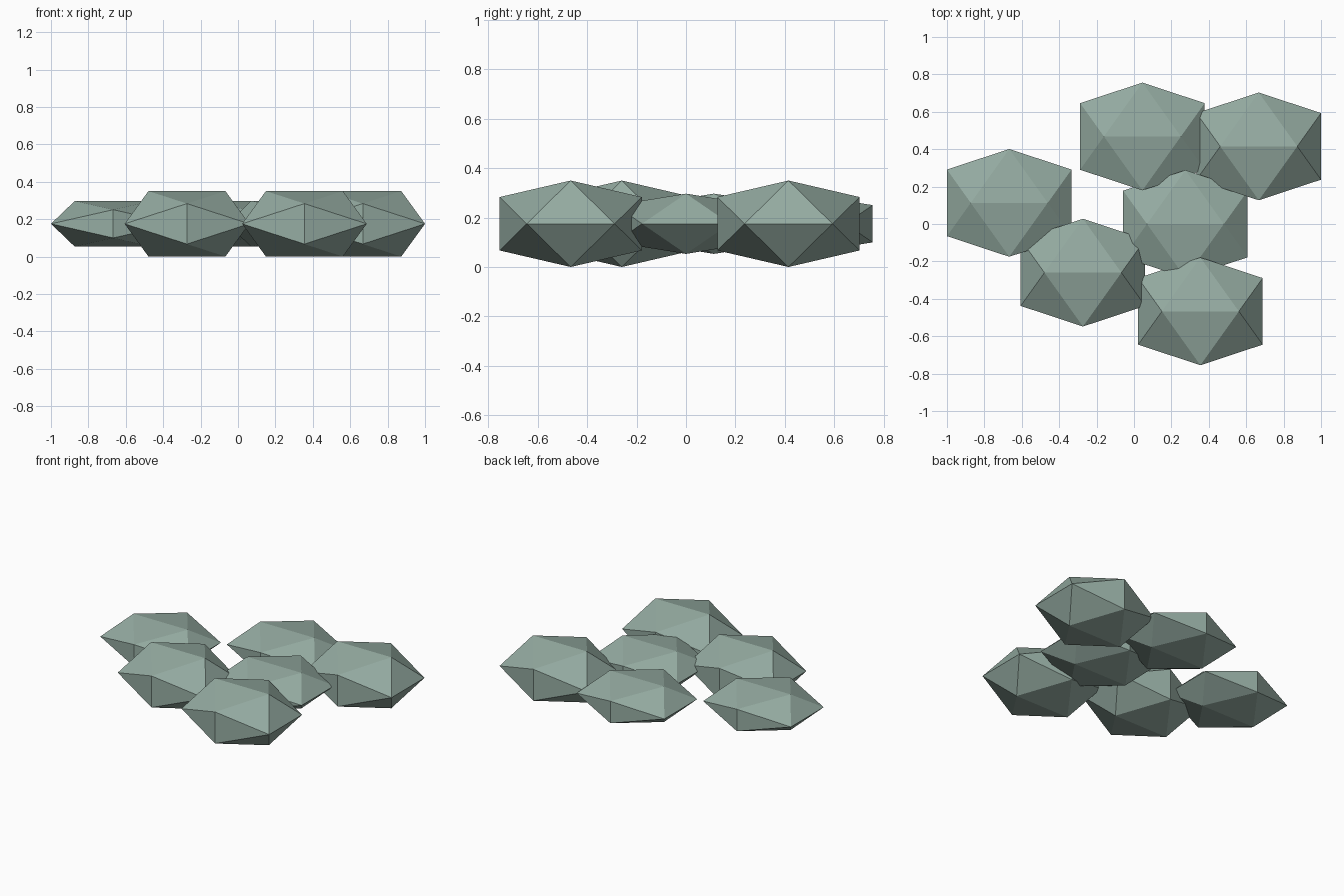
import bpy, bmesh, math

if "Cube" in bpy.data.objects:
    bpy.data.objects.remove(bpy.data.objects["Cube"])

PHI = (1 + math.sqrt(5)) / 2

stone = bpy.data.materials.new("grey_green_stone")
stone.diffuse_color = (0.30, 0.41, 0.36, 1)
stone.use_nodes = True
stone.node_tree.nodes["Principled BSDF"].inputs["Base Color"].default_value = stone.diffuse_color


def make_stone(name, x, y, half_height):
    """Flattened 20-sided stone with a ridge along x."""
    sx, sy, sz = 0.333 / PHI, 0.288 / PHI, half_height / PHI
    bm = bmesh.new()
    for a in (-1, 1):
        for b in (-PHI, PHI):
            for p in ((a, 0, b), (b, a, 0), (0, b, a)):
                bm.verts.new((p[0] * sx, p[1] * sy, p[2] * sz))
    bmesh.ops.convex_hull(bm, input=bm.verts[:])
    bmesh.ops.recalc_face_normals(bm, faces=bm.faces[:])
    mesh = bpy.data.meshes.new(name)
    bm.to_mesh(mesh)
    bm.free()
    mesh.materials.append(stone)
    obj = bpy.data.objects.new(name, mesh)
    obj.location = (x, y, 0.175)
    bpy.context.collection.objects.link(obj)


# Tall stones rest on the ground, thin ones sit at the same mid height
TALL, THIN = 0.175, 0.122
make_stone("back_stone", 0.045, 0.468, THIN)
make_stone("back_right_stone", 0.667, 0.415, TALL)
make_stone("left_stone", -0.667, 0.113, THIN)
make_stone("middle_stone", 0.275, 0.0, THIN)
make_stone("front_left_stone", -0.273, -0.26, TALL)
make_stone("front_stone", 0.355, -0.467, TALL)
